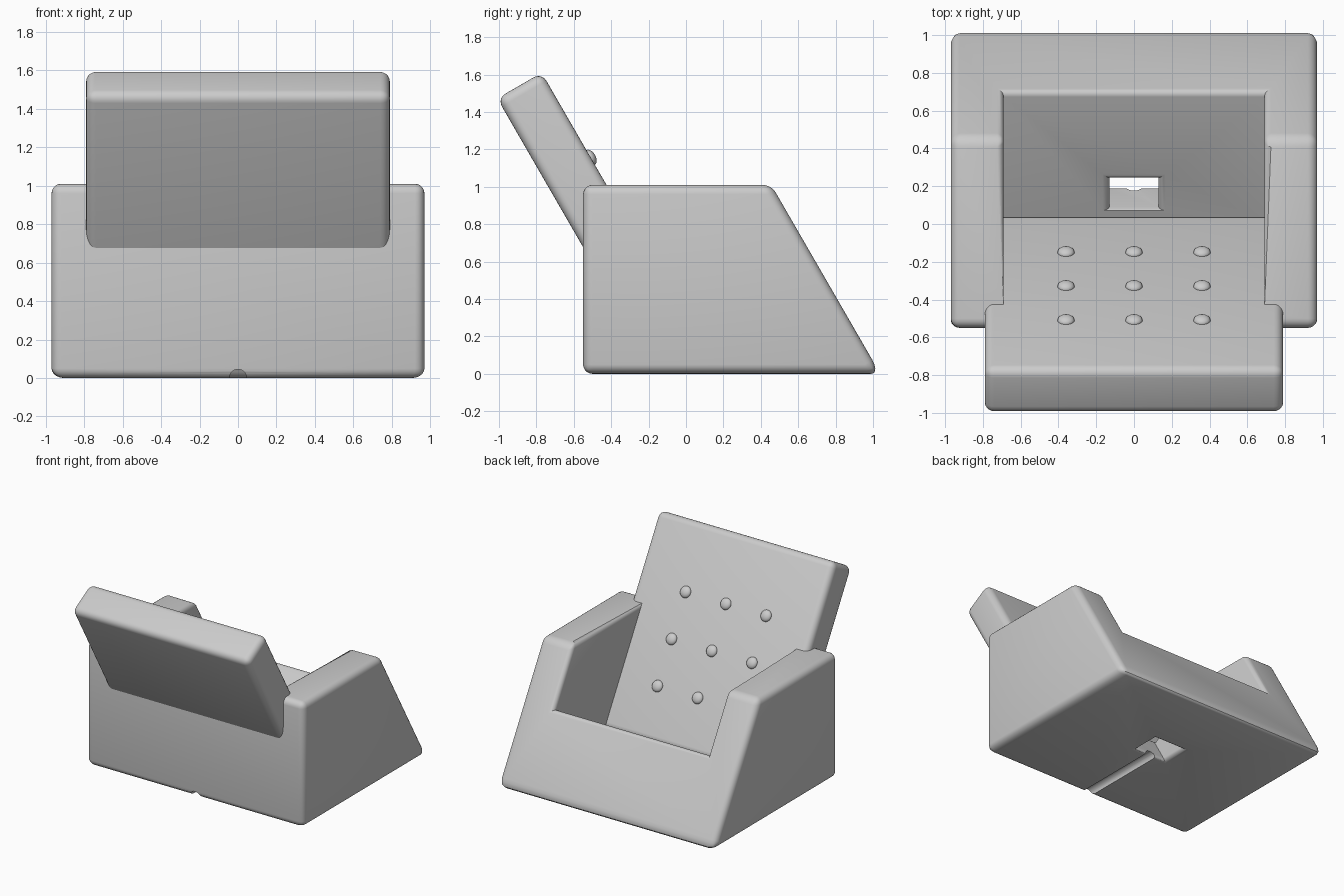
import bpy, bmesh, math
from mathutils import Matrix, Vector

if "Cube" in bpy.data.objects:
    bpy.data.objects.remove(bpy.data.objects["Cube"])

TILT = math.radians(30)          # lean of the backrest and seat
FRAME = Matrix.Rotation(TILT, 4, 'X')  # local y: out of backrest, local z: up along it
TOP, BACK, SLANT = 1.01, -0.55, 0.9
SEAT, REST_FACE = 0.153, 0.137

grey = bpy.data.materials.new("plain grey")
grey.use_nodes = True
colour = (0.6, 0.6, 0.6, 1)
grey.diffuse_color = colour
grey.node_tree.nodes["Principled BSDF"].inputs["Base Color"].default_value = colour


def add_object(name, bm, helper=False):
    bmesh.ops.recalc_face_normals(bm, faces=bm.faces)
    mesh = bpy.data.meshes.new(name)
    bm.to_mesh(mesh)
    bm.free()
    obj = bpy.data.objects.new(name, mesh)
    bpy.context.collection.objects.link(obj)
    mesh.materials.append(grey)
    obj.hide_render = helper
    return obj


def tilted_box(name, half_x, y0, y1, z0, z1, helper=False):
    bm = bmesh.new()
    bmesh.ops.create_cube(bm, size=1)
    for v in bm.verts:
        v.co = Vector((2 * half_x * v.co.x,
                       y1 if v.co.y > 0 else y0,
                       z1 if v.co.z > 0 else z0))
    bm.transform(FRAME)
    return add_object(name, bm, helper)


def cut(obj, cutter):
    mod = obj.modifiers.new("cut", 'BOOLEAN')
    mod.operation, mod.solver, mod.object = 'DIFFERENCE', 'EXACT', cutter


def round_edges(obj, width, limit):
    mod = obj.modifiers.new("round", 'BEVEL')
    mod.width, mod.segments, mod.limit_method = width, 5, limit
    mod.use_clamp_overlap = False


def apply_all(obj):
    bpy.ops.object.select_all(action='DESELECT')
    obj.select_set(True)
    bpy.context.view_layer.objects.active = obj
    bpy.ops.object.convert(target='MESH')


def finish(obj):
    apply_all(obj)
    bpy.ops.object.shade_smooth_by_angle(angle=math.radians(28))


# Chair body: side profile pulled across the width
def slant_y(z):
    return (SLANT - z * math.sin(TILT)) / math.cos(TILT)


bm = bmesh.new()
profile = [(BACK, 0), (slant_y(0), 0), (slant_y(TOP), TOP), (BACK, TOP)]
face = bm.faces.new([bm.verts.new((-0.97, y, z)) for y, z in profile])
side = bmesh.ops.extrude_face_region(bm, geom=[face])
bmesh.ops.translate(bm, vec=(1.94, 0, 0),
                    verts=[g for g in side["geom"] if isinstance(g, bmesh.types.BMVert)])
body = add_object("chair_body", bm)

# Seat recess and cable hole
helpers = [tilted_box("seat_cutter", 0.69, 0.1, 2, SEAT, 3, True),
           tilted_box("hole_cutter", 0.13, 0.175, 0.358, -1, 0.5, True)]
for helper in helpers:
    cut(body, helper)
apply_all(body)

# Round only the outward edges, more softly on the outside
bm = bmesh.new()
bm.from_mesh(body.data)
bmesh.ops.dissolve_limit(bm, angle_limit=0.01, verts=bm.verts, edges=bm.edges)
weight = bm.edges.layers.float.new("bevel_weight_edge")
to_local = FRAME.inverted()
for e in bm.edges:
    if not e.is_manifold or e.calc_face_angle_signed() < 0.2:
        continue
    mid = (e.verts[0].co + e.verts[1].co) / 2
    hidden = abs(mid.x) < 0.5 and (to_local @ mid).y < 0.11 and mid.y > BACK + 0.01
    toe = mid.z < 0.01 and mid.y > 0.9
    inner = all(abs(v.co.x) < 0.7 for v in e.verts)
    e[weight] = 0 if hidden else 1 if toe else 0.4 if inner else 0.57
bm.to_mesh(body.data)
bm.free()
round_edges(body, 0.087, 'WEIGHT')

# Round cable groove along the underside
bm = bmesh.new()
bmesh.ops.create_cone(bm, cap_ends=True, segments=24, radius1=0.045, radius2=0.045, depth=0.95,
                      matrix=Matrix.Translation((0, -0.225, 0)) @ Matrix.Rotation(math.pi / 2, 4, 'X'))
groove = add_object("groove_cutter", bm, True)
cut(body, groove)
finish(body)
for helper in helpers + [groove]:
    bpy.data.objects.remove(helper)

# Leaning backrest
backrest = tilted_box("backrest", 0.79, -0.138, REST_FACE, 0.13, 1.78)
round_edges(backrest, 0.05, 'ANGLE')
finish(backrest)

# Tufting buttons
for row in range(3):
    for column in (-1, 0, 1):
        bm = bmesh.new()
        bmesh.ops.create_uvsphere(bm, u_segments=24, v_segments=12, radius=0.045)
        bm.transform(FRAME @ Matrix.Translation((column * 0.36, REST_FACE, 0.537 + row * 0.36))
                     @ Matrix.Diagonal((1, 0.6, 1, 1)))
        finish(add_object("button", bm))
